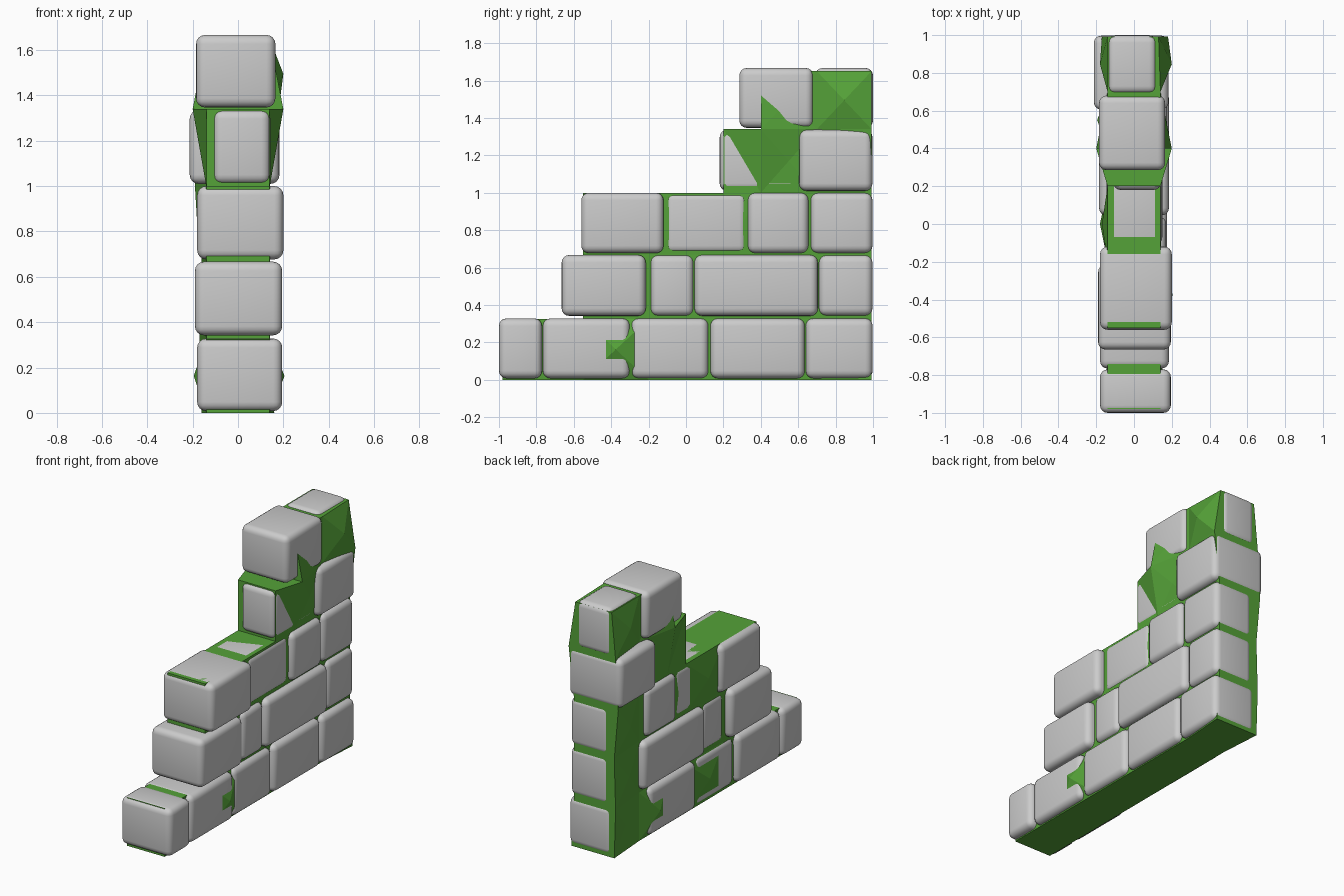
import bpy, bmesh
from mathutils import Vector

if "Cube" in bpy.data.objects:
    bpy.data.objects.remove(bpy.data.objects["Cube"])

green = bpy.data.materials.new("moss_green")
green.diffuse_color = (0.09, 0.36, 0.04, 1)
green.use_nodes = True
green.node_tree.nodes["Principled BSDF"].inputs["Base Color"].default_value = green.diffuse_color


def stone(name, x0, x1, y0, y1, z0, z1):
    """Rounded block filling the given box."""
    lo, hi = Vector((x0, y0, z0)), Vector((x1, y1, z1))
    bm = bmesh.new()
    bmesh.ops.create_cube(bm, size=1)
    for v in bm.verts:
        v.co = Vector([a if c < 0 else b for c, a, b in zip(v.co, lo, hi)])
    bmesh.ops.bevel(bm, geom=bm.edges[:], offset=0.04, segments=4,
                    profile=0.5, affect='EDGES')
    for f in bm.faces:
        f.smooth = True
    me = bpy.data.meshes.new(name)
    bm.to_mesh(me)
    bm.free()
    ob = bpy.data.objects.new(name, me)
    bpy.context.collection.objects.link(ob)


# Courses of stones: (z range, [(y0, y1, x0, x1), ...])
courses = [
    (0.008, 0.328, [(-1.0, -0.77, -0.18, 0.195), (-0.765, -0.30, -0.18, 0.185),
                    (-0.295, 0.12, -0.155, 0.175), (0.13, 0.635, -0.175, 0.18),
                    (0.64, 0.998, -0.14, 0.18)]),
    (0.342, 0.667, [(-0.665, -0.215, -0.19, 0.195), (-0.19, 0.04, -0.15, 0.17),
                    (0.045, 0.705, -0.185, 0.185), (0.71, 0.997, -0.12, 0.17)]),
    (0.677, 1.0, [(-0.56, -0.12, -0.18, 0.20), (-0.11, 0.325, -0.145, 0.15),
                  (0.33, 0.655, -0.17, 0.175), (0.665, 0.997, -0.12, 0.17)]),
    (1.01, 1.337, [(0.18, 0.60, -0.11, 0.143), (0.605, 0.997, -0.213, 0.183)]),
    (1.347, 1.667, [(0.285, 0.68, -0.185, 0.165), (0.69, 1.0, -0.14, 0.12)]),
]
for r, (z0, z1, row) in enumerate(courses, 1):
    for c, (y0, y1, x0, x1) in enumerate(row, 1):
        stone(f"stone_row{r}_{c}", x0, x1, y0, y1, z0, z1)

# Mossy core: stepped grid, each side cell poked into a low pyramid
ys = [-0.98, -0.55, -0.2, 0.2, 0.4, 0.7, 0.992]
zs = [0, 0.325, 0.67, 1.0, 1.34, 1.65]
first = [0, 1, 1, 3, 4]          # first filled column in each row
# Widths away from the default, keyed by (side, column, row)
corner = {(1, 4, 4): 0.20, (-1, 4, 4): -0.20, (1, 6, 4): 0.18, (-1, 6, 4): -0.17,
          (-1, 6, 3): -0.19, (1, 6, 0): 0.16, (-1, 6, 0): -0.16,
          (-1, 6, 1): -0.17, (-1, 6, 2): -0.16, (1, 5, 4): 0.14, (1, 6, 5): 0.13}
peak = {(1, 5, 4): 0.20, (-1, 5, 4): -0.18, (1, 0, 0): 0.15, (1, 1, 0): 0.205,
        (-1, 4, 0): -0.195, (-1, 2, 0): -0.18, (-1, 5, 1): -0.17,
        (-1, 5, 2): -0.18, (-1, 2, 2): -0.17, (1, 3, 3): 0.14, (1, 4, 3): 0.15,
        (-1, 3, 3): -0.14, (-1, 4, 3): -0.15}

bm = bmesh.new()
grid = {}


def vert(s, i, j):
    if (s, i, j) not in grid:
        grid[s, i, j] = bm.verts.new((corner.get((s, i, j), s * 0.14), ys[i], zs[j]))
    return grid[s, i, j]


cells = {(i, j) for j in range(5) for i in range(first[j], 6)}
for i, j in sorted(cells):
    loop = [(i, j), (i + 1, j), (i + 1, j + 1), (i, j + 1)]
    neighbours = [(i, j - 1), (i + 1, j), (i, j + 1), (i - 1, j)]
    for k in range(4):
        a, b = loop[k], loop[(k + 1) % 4]
        if neighbours[k] not in cells:
            bm.faces.new([vert(1, *a), vert(-1, *a), vert(-1, *b), vert(1, *b)])
    for s in (1, -1):
        tip = bm.verts.new((peak.get((s, i, j), s * 0.145),
                            (ys[i] + ys[i + 1]) / 2, (zs[j] + zs[j + 1]) / 2))
        for k in range(4):
            bm.faces.new([vert(s, *loop[k]), vert(s, *loop[(k + 1) % 4]), tip])
bmesh.ops.recalc_face_normals(bm, faces=bm.faces[:])
me = bpy.data.meshes.new("moss_core")
bm.to_mesh(me)
bm.free()
me.materials.append(green)
bpy.context.collection.objects.link(bpy.data.objects.new("moss_core", me))
